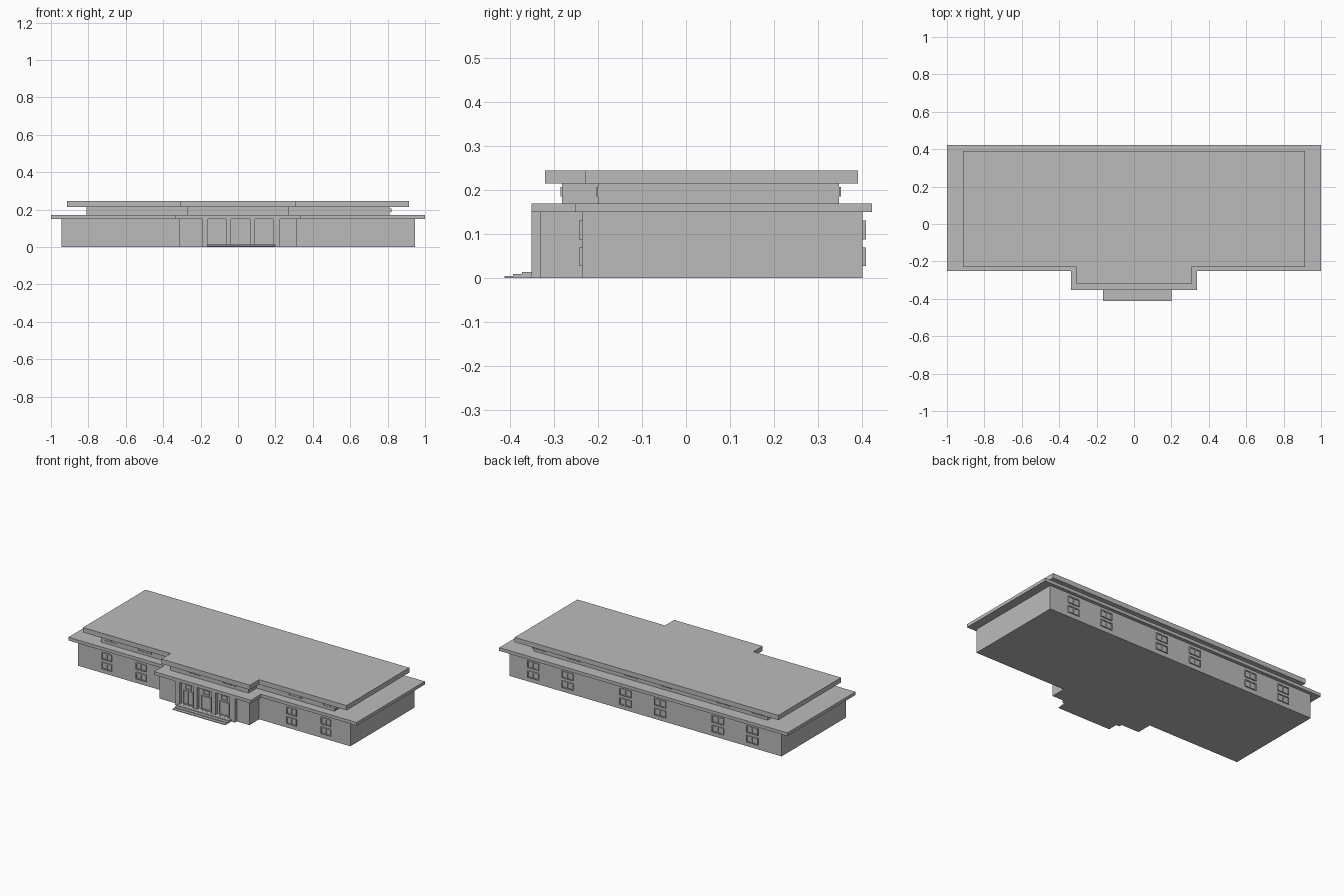
import bpy
import bmesh

cube = bpy.data.objects.get("Cube")
if cube:
    bpy.data.objects.remove(cube, do_unlink=True)

grey = bpy.data.materials.new("plain_grey")
grey.use_nodes = True
colour = (0.5, 0.5, 0.5, 1)
grey.diffuse_color = colour
grey.node_tree.nodes["Principled BSDF"].inputs["Base Color"].default_value = colour


def finish(name, bm):
    """Turn a bmesh into a named object."""
    bmesh.ops.recalc_face_normals(bm, faces=bm.faces)
    mesh = bpy.data.meshes.new(name)
    bm.to_mesh(mesh)
    bm.free()
    mesh.materials.append(grey)
    obj = bpy.data.objects.new(name, mesh)
    bpy.context.collection.objects.link(obj)
    return obj


def add_box(bm, x0, x1, y0, y1, z0, z1):
    verts = bmesh.ops.create_cube(bm, size=1)["verts"]
    for v in verts:
        v.co.x = x1 if v.co.x > 0 else x0
        v.co.y = y1 if v.co.y > 0 else y0
        v.co.z = z1 if v.co.z > 0 else z0


def t_block(name, half, front, back, bay_half, bay_front, z0, z1):
    """Extrude the plan of a long block with a bay on its front."""
    plan = [(-half, back), (-half, front), (-bay_half, front), (-bay_half, bay_front),
            (bay_half, bay_front), (bay_half, front), (half, front), (half, back)]
    bm = bmesh.new()
    face = bm.faces.new([bm.verts.new((x, y, z0)) for x, y in plan])
    side = bmesh.ops.extrude_face_region(bm, geom=[face])
    for v in side["geom"]:
        if isinstance(v, bmesh.types.BMVert):
            v.co.z = z1
    return finish(name, bm)


# Stacked storeys and flat roofs
t_block("lower_walls", 0.945, -0.236, 0.402, 0.312, -0.332, 0, 0.15)
t_block("lower_roof", 1.0, -0.252, 0.423, 0.336, -0.352, 0.15, 0.17)
t_block("upper_walls", 0.81, -0.2, 0.348, 0.27, -0.282, 0.17, 0.215)
t_block("upper_roof", 0.915, -0.23, 0.391, 0.307, -0.321, 0.215, 0.245)

CENTRE = 0.017  # entrance and windows sit slightly off the middle


def window(bm, x, wall, out, z0, z1, width, panes=2, depth=0.007, bar=0.006):
    """Raised frame with upright bars and a shallow pane; out is the facing sign."""
    def plate(xa, xb, za, zb, d):
        add_box(bm, xa, xb, min(wall, wall + out * d), max(wall, wall + out * d), za, zb)
    left, right = x - width / 2, x + width / 2
    plate(left, right, z0, z1, depth * 0.3)
    plate(left, right, z0, z0 + bar, depth)
    plate(left, right, z1 - bar, z1, depth)
    for i in range(panes + 1):
        pos = left + (width - bar) * i / panes
        plate(pos, pos + bar, z0 + bar, z1 - bar, depth)


# Ground floor windows in stacked pairs
wing_xs = [CENTRE + s * d for s in (-1, 1) for d in (0.522, 0.76)]
middle_xs = [CENTRE + s * 0.12 for s in (-1, 1)]
back = bmesh.new()
front = bmesh.new()
for z0, z1 in ((0.027, 0.07), (0.088, 0.131)):
    for x in wing_xs + middle_xs:
        window(back, x, 0.402, 1, z0, z1, 0.08)
    for x in wing_xs:
        window(front, x, -0.236, -1, z0, z1, 0.07)
finish("back_windows", back)
finish("front_windows", front)

# Low clerestory windows between the roofs
clerestory = bmesh.new()
for x in wing_xs + middle_xs:
    window(clerestory, x, 0.348, 1, 0.186, 0.207, 0.09, 2, 0.005, 0.004)
for x in wing_xs:
    window(clerestory, x, -0.2, -1, 0.186, 0.207, 0.09, 2, 0.004, 0.004)
for x in middle_xs:
    window(clerestory, x, -0.282, -1, 0.186, 0.207, 0.09, 2, 0.004, 0.004)
finish("clerestory_windows", clerestory)

# Entrance columns with a floor slab between them
portal = bmesh.new()
for x0, x1 in ((-0.19, -0.16), (-0.064, -0.037), (0.064, 0.09), (0.187, 0.224)):
    add_box(portal, x0, x1, -0.352, -0.332, 0, 0.15)
finish("entrance_columns", portal)
slab = bmesh.new()
add_box(slab, -0.19, 0.224, -0.3515, -0.332, 0, 0.014)
finish("entrance_floor", slab)

# Doors, each with a transom light above
doors = bmesh.new()
for x in (-0.112, 0.0135, 0.1385):
    window(doors, x, -0.332, -1, 0.014, 0.1, 0.07, 2, 0.006)
    window(doors, x, -0.332, -1, 0.108, 0.138, 0.045, 1, 0.006)
finish("entrance_doors", doors)

# Front steps
steps = bmesh.new()
for i in range(3):
    add_box(steps, -0.166, 0.2, -0.413 + 0.02 * i, -0.351, 0, 0.0045 * (i + 1))
finish("front_steps", steps)
